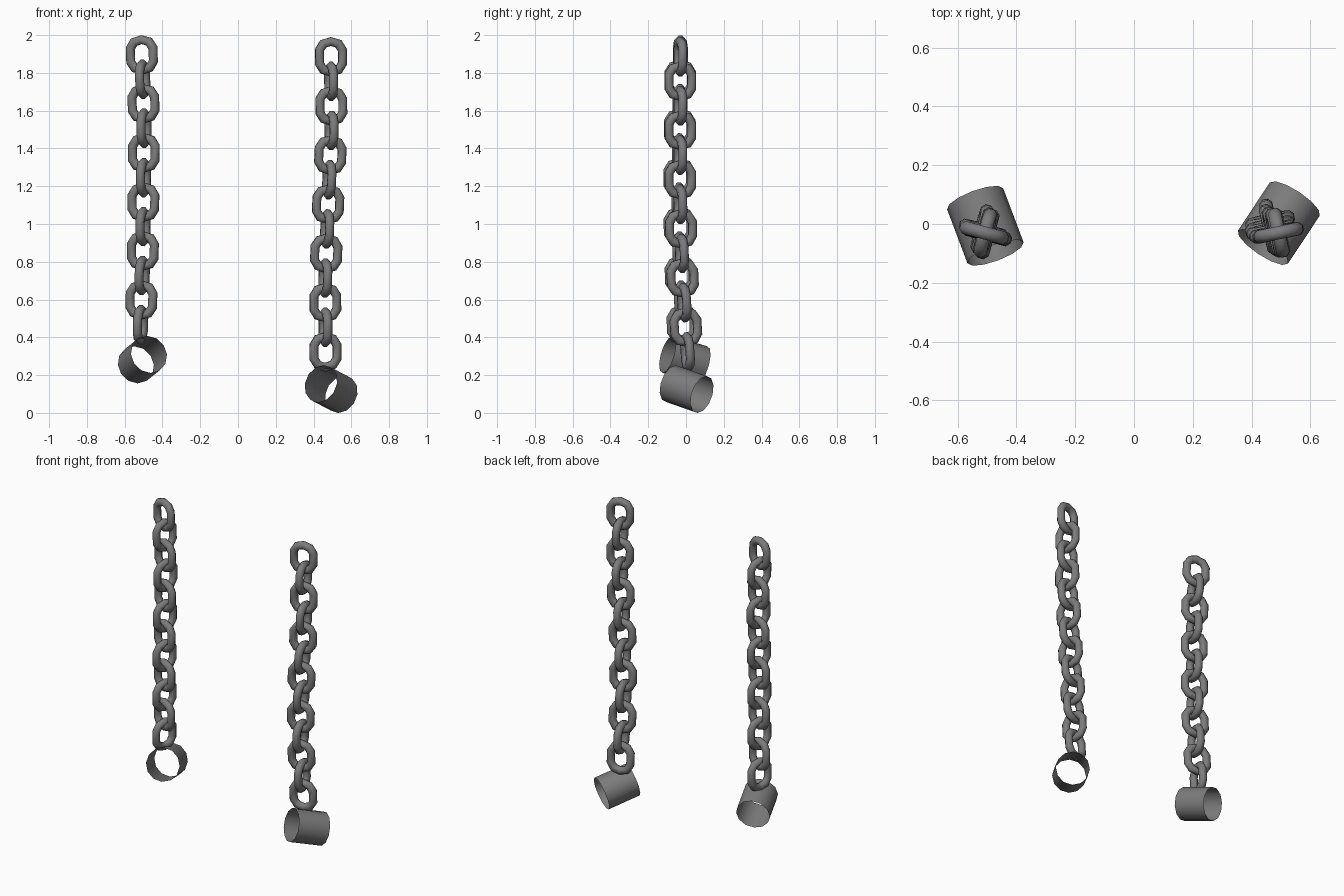
import bpy, bmesh, math
from mathutils import Vector, Matrix

if "Cube" in bpy.data.objects:
    bpy.data.objects.remove(bpy.data.objects["Cube"])

TUBE_R, TUBE_SIDES = 0.024, 8
# Quarter outline of one link's centre line (across, along)
QUARTER = [(0.062, 0.036), (0.041, 0.069), (0.0, 0.081)]

# Dark iron
iron = bpy.data.materials.new("dark_iron")
iron.diffuse_color = (0.2, 0.2, 0.2, 1)
iron.use_nodes = True
iron.node_tree.nodes["Principled BSDF"].inputs["Base Color"].default_value = iron.diffuse_color


def finish(name, bm):
    bmesh.ops.recalc_face_normals(bm, faces=bm.faces)
    mesh = bpy.data.meshes.new(name)
    bm.to_mesh(mesh)
    bm.free()
    mesh.materials.append(iron)
    obj = bpy.data.objects.new(name, mesh)
    bpy.context.collection.objects.link(obj)
    bpy.context.view_layer.objects.active = obj
    bpy.ops.object.select_all(action='DESELECT')
    obj.select_set(True)
    bpy.ops.object.shade_smooth_by_angle(angle=math.radians(50))
    return obj


def add_link(bm, matrix):
    # Sweep a round section along the closed link outline
    half = QUARTER + [(-x, z) for x, z in reversed(QUARTER[:-1])]
    path = [Vector((x, 0, z)) for x, z in half + [(-x, -z) for x, z in half]]
    n = len(path)
    rings = []
    for i, p in enumerate(path):
        d0 = (p - path[i - 1]).normalized()
        d1 = (path[(i + 1) % n] - p).normalized()
        t = (d0 + d1).normalized()
        out = Vector((t.z, 0, -t.x))
        mitre = 1 / max(t.dot(d1), 0.5)
        ring = []
        for k in range(TUBE_SIDES):
            a = 2 * math.pi * (k + 0.5) / TUBE_SIDES
            v = p + TUBE_R * (out * math.cos(a) * mitre + Vector((0, math.sin(a), 0)))
            ring.append(bm.verts.new(matrix @ v))
        rings.append(ring)
    for i in range(n):
        a, b = rings[i], rings[(i + 1) % n]
        for k in range(TUBE_SIDES):
            m = (k + 1) % TUBE_SIDES
            bm.faces.new((a[k], a[m], b[m], b[k]))


def sample(keys, t):
    # Piecewise linear position along the chain
    f = t * (len(keys) - 1)
    i = min(int(f), len(keys) - 2)
    return Vector(keys[i]).lerp(Vector(keys[i + 1]), f - i)


def chain(name, keys, count, yaw):
    bm = bmesh.new()
    pts = [sample(keys, i / (count - 1)) for i in range(count)]
    for i, p in enumerate(pts):
        d = pts[max(i - 1, 0)] - pts[min(i + 1, count - 1)]
        tilt = Vector((0, 0, 1)).rotation_difference(d.normalized()).to_matrix().to_4x4()
        turn = Matrix.Rotation(math.radians(yaw + 90 * (i % 2)), 4, 'Z')
        add_link(bm, Matrix.Translation(p) @ tilt @ turn)
    finish(name, bm)


def cuff(name, centre, axis, radius=0.102, length=0.204):
    # Thin open cylinder
    bm = bmesh.new()
    rot = Vector(axis).to_track_quat('Z', 'Y').to_matrix().to_4x4()
    bmesh.ops.create_cone(bm, cap_ends=False, segments=12, radius1=radius,
                          radius2=radius, depth=length,
                          matrix=Matrix.Translation(centre) @ rot)
    finish(name, bm)


# Left chain and cuff
chain("left_chain", [(-0.509, -0.03, 1.895), (-0.497, -0.033, 1.54),
                     (-0.500, -0.037, 1.18), (-0.504, -0.032, 0.825),
                     (-0.516, -0.018, 0.467)], 12, -15)
cuff("left_cuff", (-0.506, -0.006, 0.282), (0.34, -0.90, 0.27))

# Right chain and cuff
chain("right_chain", [(0.492, -0.03, 1.885), (0.495, -0.03, 1.495),
                      (0.477, -0.030, 1.104), (0.462, -0.018, 0.714),
                      (0.463, 0.008, 0.323)], 13, 12)
cuff("right_cuff", (0.493, 0.003, 0.126), (0.53, 0.80, -0.28))
